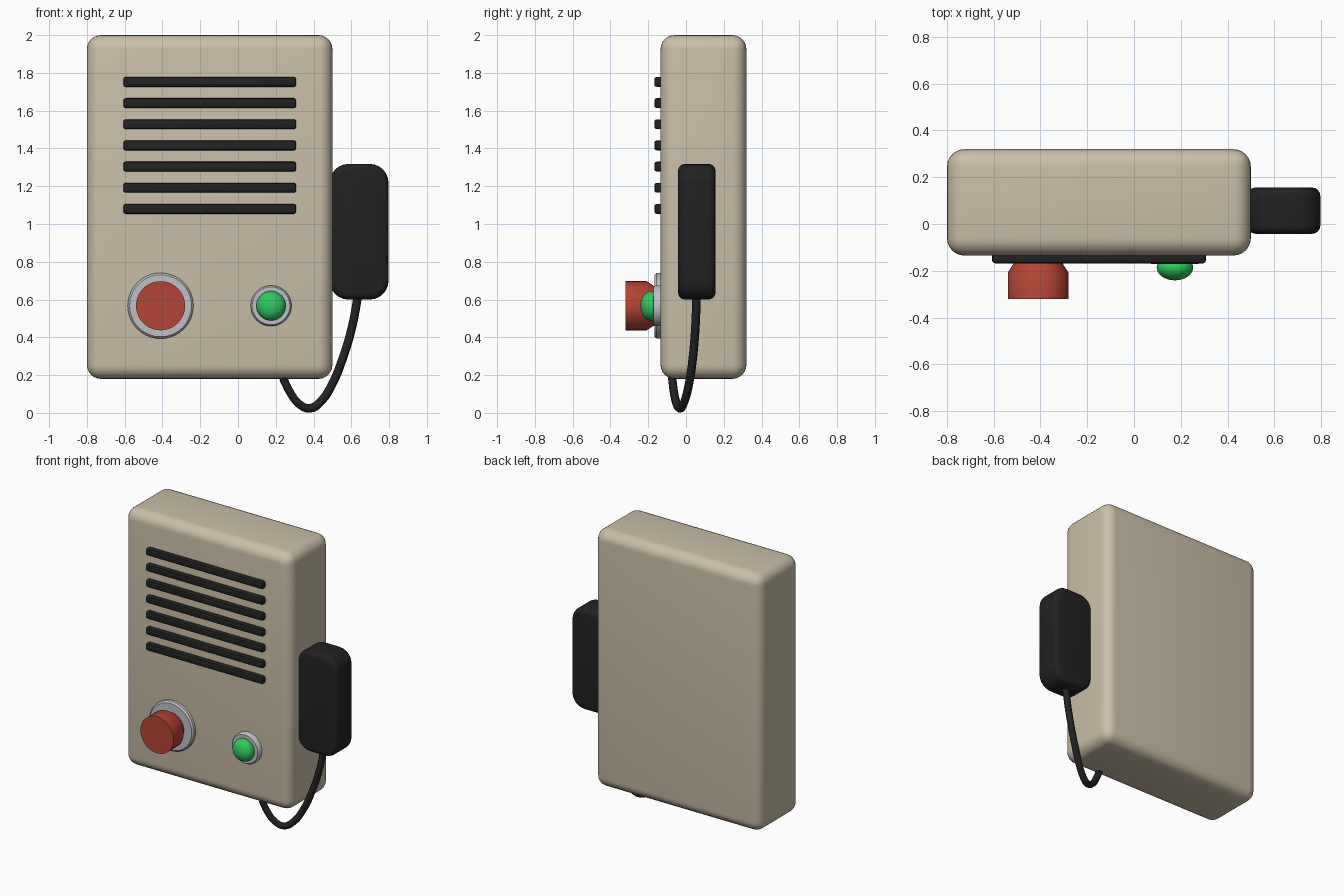
import bpy, bmesh, math
from mathutils import Matrix, Vector

if "Cube" in bpy.data.objects:
    bpy.data.objects.remove(bpy.data.objects["Cube"], do_unlink=True)


def material(name, rgb):
    m = bpy.data.materials.new(name)
    m.use_nodes = True
    m.diffuse_color = (*rgb, 1)
    m.node_tree.nodes["Principled BSDF"].inputs["Base Color"].default_value = (*rgb, 1)
    return m


BEIGE = material("beige", (0.59, 0.52, 0.39))
BLACK = material("black", (0.016, 0.016, 0.016))
RED = material("red", (0.47, 0.06, 0.035))
GREEN = material("green", (0.03, 0.58, 0.11))
GREY = material("light grey", (0.52, 0.53, 0.56))


def finish(name, bm, mat, angle=40):
    bmesh.ops.recalc_face_normals(bm, faces=bm.faces)
    me = bpy.data.meshes.new(name)
    bm.to_mesh(me)
    bm.free()
    me.materials.append(mat)
    ob = bpy.data.objects.new(name, me)
    bpy.context.collection.objects.link(ob)
    bpy.ops.object.select_all(action="DESELECT")
    ob.select_set(True)
    bpy.context.view_layer.objects.active = ob
    bpy.ops.object.shade_smooth_by_angle(angle=math.radians(angle))
    return ob


def box(name, low, high, mat, bevel, segments=4, corner=0):
    """Rounded box; corner first rounds the outline seen from the front."""
    low, high = Vector(low), Vector(high)
    bm = bmesh.new()
    bmesh.ops.create_cube(bm, size=1, matrix=Matrix.Translation((low + high) / 2)
                          @ Matrix.Diagonal((*(high - low), 1)))
    if corner:
        along_y = [e for e in bm.edges
                   if abs(e.verts[0].co.y - e.verts[1].co.y) > 0.01]
        bmesh.ops.bevel(bm, geom=along_y, offset=corner, segments=6,
                        profile=0.5, affect="EDGES")
    edges = [e for e in bm.edges if e.calc_face_angle(0) > 0.7]
    if corner:
        edges = [e for e in bm.edges
                 if abs(e.verts[0].co.y - e.verts[1].co.y) < 0.001]
    bmesh.ops.bevel(bm, geom=edges, offset=bevel, segments=segments,
                    profile=0.5, affect="EDGES")
    return finish(name, bm, mat)


def turned(name, x, z, profile, mat, sides=40):
    """Spin a (radius, y) profile about the y axis through (x, z)."""
    bm = bmesh.new()
    verts = [bm.verts.new((x + r, y, z)) for r, y in profile]
    edges = [bm.edges.new(pair) for pair in zip(verts, verts[1:])]
    bmesh.ops.spin(bm, geom=verts + edges, cent=(x, 0, z), axis=(0, 1, 0),
                   angle=math.tau, steps=sides)
    bmesh.ops.remove_doubles(bm, verts=bm.verts, dist=0.0001)
    return finish(name, bm, mat)


# Housing
box("housing", (-0.8, -0.135, 0.18), (0.5, 0.32, 2), BEIGE, 0.075, 6)

# Speaker slats
for i in range(7):
    z = 1.752 - 0.112 * i
    box(f"speaker_slat_{i + 1}", (-0.607, -0.168, z - 0.026),
        (0.308, -0.12, z + 0.026), BLACK, 0.012, 2)

# Push button with its collar
bx, lx, z = -0.41, 0.175, 0.567
turned("button_collar", bx, z, [(0, -0.12), (0.174, -0.12), (0.174, -0.155),
                                (0.164, -0.166), (0, -0.166)], GREY)
turned("push_button", bx, z, [(0, -0.15), (0.1, -0.15), (0.104, -0.168),
                              (0.13, -0.208), (0.13, -0.32), (0, -0.32)], RED)

# Indicator lamp with its collar
turned("lamp_collar", lx, z, [(0, -0.12), (0.108, -0.12), (0.108, -0.162),
                              (0.1, -0.172), (0, -0.172)], GREY)
arc = [math.pi * k / 16 for k in range(17)]
turned("indicator_lamp", lx, z,
       [(0.078 * math.sin(a), -0.186 - 0.055 * math.cos(a)) for a in arc], GREEN)

# Handset hung on the left side
box("handset", (0.485, -0.042, 0.6), (0.797, 0.156, 1.318), BLACK, 0.036, 4, 0.1)

# Hanging cable
path = [(0.635, 0.056, 0.62), (0.605, 0.05, 0.46), (0.555, 0.036, 0.29),
        (0.5, 0.016, 0.155), (0.44, -0.008, 0.062), (0.38, -0.03, 0.024),
        (0.32, -0.05, 0.05), (0.275, -0.064, 0.11), (0.238, -0.073, 0.185)]
curve = bpy.data.curves.new("cable", "CURVE")
curve.dimensions = "3D"
curve.bevel_depth = 0.023
curve.bevel_resolution = 2
curve.resolution_u = 4
curve.use_fill_caps = True
spline = curve.splines.new("BEZIER")
spline.bezier_points.add(len(path) - 1)
for point, co in zip(spline.bezier_points, path):
    point.co = co
    point.handle_left_type = point.handle_right_type = "AUTO"
curve.materials.append(BLACK)
cable = bpy.data.objects.new("cable", curve)
bpy.context.collection.objects.link(cable)
